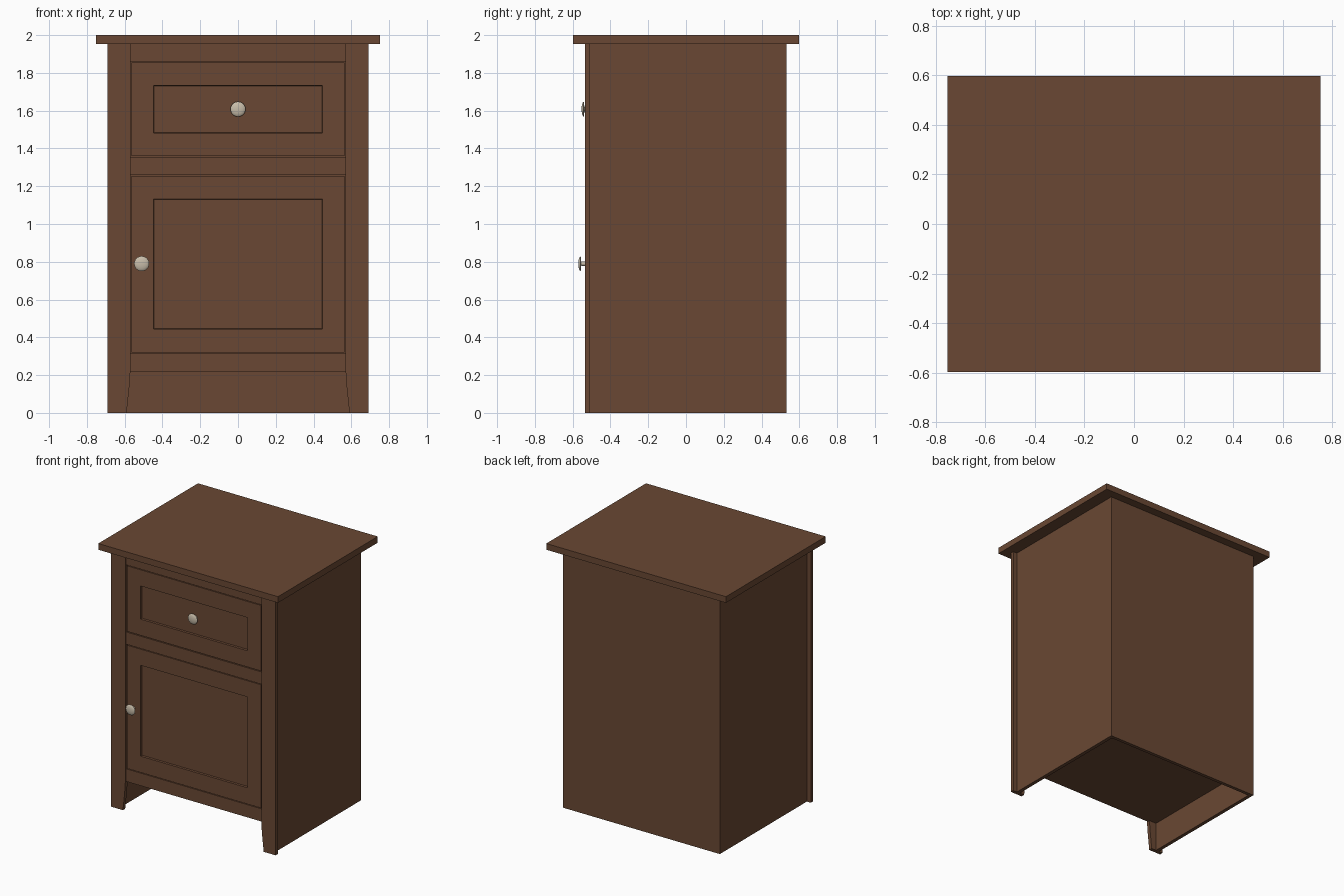
import bpy, bmesh, math
from mathutils import Matrix

if "Cube" in bpy.data.objects:
    bpy.data.objects.remove(bpy.data.objects["Cube"])


def material(name, rgb):
    m = bpy.data.materials.new(name)
    m.diffuse_color = (*rgb, 1)
    m.use_nodes = True
    m.node_tree.nodes["Principled BSDF"].inputs["Base Color"].default_value = m.diffuse_color
    return m


WOOD = material("brown wood", (0.142, 0.064, 0.033))
METAL = material("satin nickel", (0.58, 0.51, 0.40))


def finish(name, bm, mat):
    bmesh.ops.recalc_face_normals(bm, faces=bm.faces)
    me = bpy.data.meshes.new(name)
    bm.to_mesh(me)
    bm.free()
    me.materials.append(mat)
    ob = bpy.data.objects.new(name, me)
    bpy.context.collection.objects.link(ob)
    return ob


def box_bm(x0, x1, y0, y1, z0, z1):
    bm = bmesh.new()
    bmesh.ops.create_cube(bm, size=1)
    for v in bm.verts:
        v.co = (x1 if v.co.x > 0 else x0, y1 if v.co.y > 0 else y0, z1 if v.co.z > 0 else z0)
    return bm


def box(name, *dims):
    return finish(name, box_bm(*dims), WOOD)


def recessed_panel(name, z0, z1, half_w=0.563, border=0.115, depth=0.015):
    """Front board with a framed, sunken centre."""
    bm = box_bm(-half_w, half_w, -0.527, -0.503, z0, z1)
    bm.normal_update()
    front = min(bm.faces, key=lambda f: f.normal.y)
    bmesh.ops.inset_region(bm, faces=[front], thickness=border, use_even_offset=True)
    bmesh.ops.inset_region(bm, faces=[front], thickness=0.002, depth=-depth, use_even_offset=True)
    return finish(name, bm, WOOD)


def knob(name, x, y_base, z):
    """Lathed mushroom knob pointing to -y."""
    profile = [(0.018, 0), (0.012, 0.006), (0.011, 0.026), (0.036, 0.028), (0.040, 0.030),
               (0.036, 0.034), (0.026, 0.038), (0.013, 0.0405), (0, 0.041)]
    bm = bmesh.new()
    vs = [bm.verts.new((r, -d, 0)) for r, d in profile]
    es = [bm.edges.new(p) for p in zip(vs, vs[1:])]
    bmesh.ops.spin(bm, geom=vs + es, cent=(0, 0, 0), axis=(0, 1, 0),
                   angle=2 * math.pi, steps=24, use_merge=True)
    bmesh.ops.remove_doubles(bm, verts=bm.verts, dist=1e-5)
    bmesh.ops.transform(bm, matrix=Matrix.Translation((x, y_base, z)), verts=bm.verts)
    ob = finish(name, bm, METAL)
    bpy.ops.object.select_all(action='DESELECT')
    ob.select_set(True)
    bpy.context.view_layer.objects.active = ob
    bpy.ops.object.shade_smooth_by_angle(angle=math.radians(40))


# Table top
box("top_board", -0.753, 0.753, -0.597, 0.597, 1.953, 2.0)

# Carcass: back, bottom, thin backing behind the drawer and door
box("back_panel", -0.63, 0.63, 0.508, 0.533, 0, 1.953)
box("bottom_panel", -0.63, 0.63, -0.51, 0.508, 0.22, 0.25)
box("inner_front", -0.63, 0.63, -0.509, -0.50, 0.23, 1.953)

# Sides set in from the front stiles, which have flared feet; mirrored
stile = [(0.57, 1.953), (0.69, 1.953), (0.69, 0), (0.59, 0),
         (0.583, 0.065), (0.577, 0.12), (0.572, 0.18), (0.57, 0.22)]
for s, side in ((-1, "left"), (1, "right")):
    xa, xb = sorted((0.63 * s, 0.657 * s))
    box(side + "_side_panel", xa, xb, -0.508, 0.533, 0, 1.953)
    bm = bmesh.new()
    f = bm.faces.new([bm.verts.new((x * s, -0.535, z)) for x, z in stile])
    ext = bmesh.ops.extrude_face_region(bm, geom=[f])
    for v in ext["geom"]:
        if isinstance(v, bmesh.types.BMVert):
            v.co.y = -0.508
    finish(side + "_front_stile", bm, WOOD)

# Front rails, slightly behind the stiles
for name, z0, z1 in (("top_rail", 1.861, 1.953), ("middle_rail", 1.26, 1.353),
                     ("bottom_rail", 0.22, 0.316)):
    box(name, -0.57, 0.57, -0.527, -0.503, z0, z1)

# Drawer front and door
recessed_panel("drawer_front", 1.359, 1.856, border=0.123)
recessed_panel("cabinet_door", 0.321, 1.255, border=0.123)
for ob in (bpy.data.objects["drawer_front"], bpy.data.objects["cabinet_door"]):
    for v in ob.data.vertices:          # widen the sunken centres to their full width
        if abs(v.co.x) < 0.5:
            v.co.x = math.copysign(abs(v.co.x) + 0.007, v.co.x)

# Knobs
knob("drawer_knob", 0, -0.512, 1.608)
knob("door_knob", -0.51, -0.529, 0.79)
